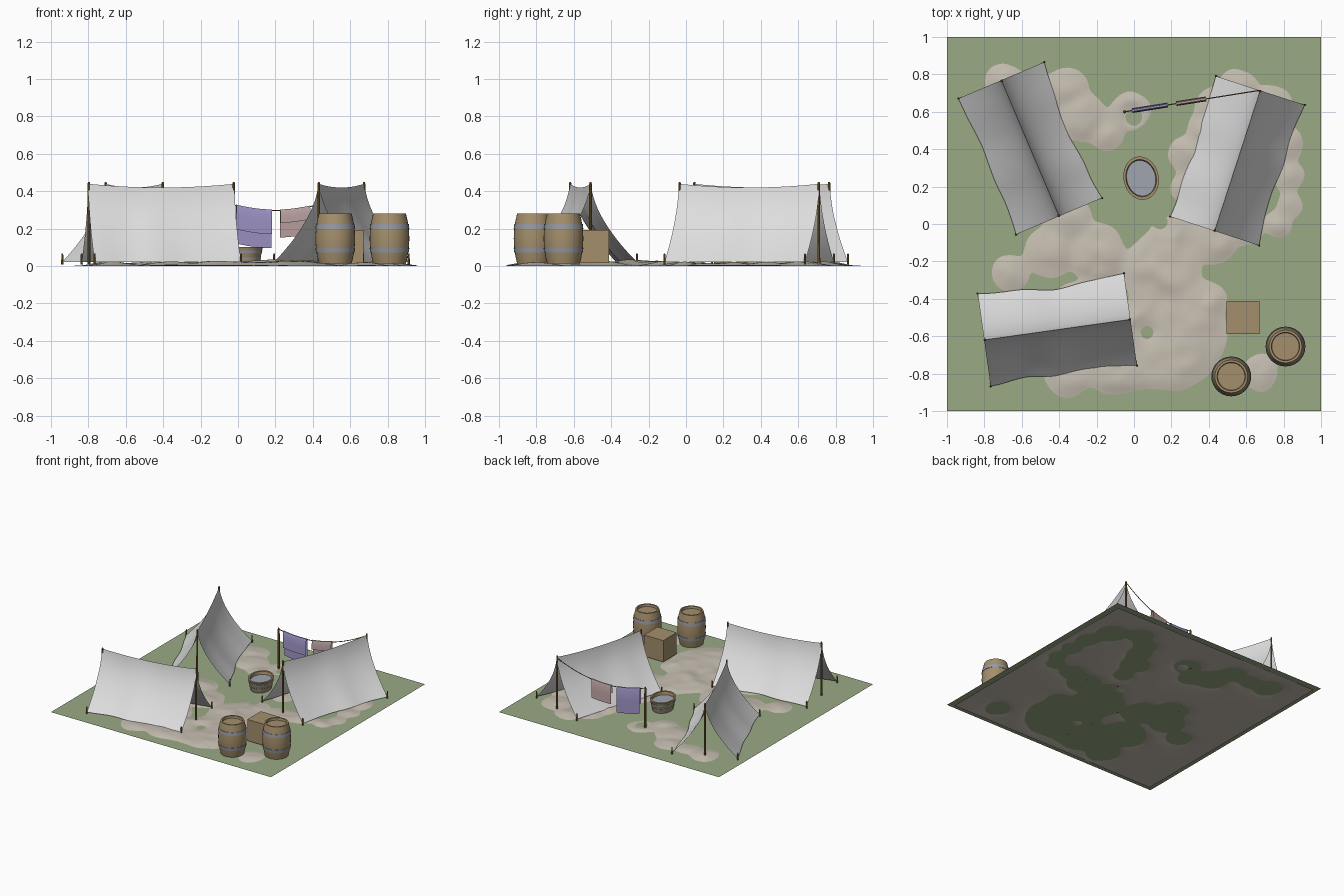
import bpy, bmesh, math
from mathutils import Vector, Matrix, noise

if "Cube" in bpy.data.objects:
    bpy.data.objects.remove(bpy.data.objects["Cube"])


def mat(name, r, g, b):
    m = bpy.data.materials.new(name)
    lin = [((c / 255 + 0.055) / 1.055) ** 2.4 for c in (r, g, b)]
    m.diffuse_color = (*lin, 1)
    m.use_nodes = True
    m.node_tree.nodes["Principled BSDF"].inputs["Base Color"].default_value = m.diffuse_color
    return m


GRASS = mat("grass_green", 154, 170, 132)
DIRT = mat("pale_dirt", 199, 191, 178)
CANVAS = mat("canvas_white", 222, 222, 222)
POLE = mat("pole_brown", 128, 100, 52)
WOOD = mat("barrel_wood", 164, 143, 108)
METAL = mat("band_metal", 150, 153, 160)
WATER = mat("water_blue", 160, 166, 176)
PURPLE = mat("purple_cloth", 158, 148, 198)
ROSE = mat("rose_cloth", 188, 164, 162)


def finish(name, bm, mats, angle=40):
    me = bpy.data.meshes.new(name)
    bm.to_mesh(me)
    bm.free()
    ob = bpy.data.objects.new(name, me)
    bpy.context.collection.objects.link(ob)
    for m in mats:
        me.materials.append(m)
    bpy.ops.object.select_all(action='DESELECT')
    ob.select_set(True)
    bpy.context.view_layer.objects.active = ob
    if angle:
        bpy.ops.object.shade_smooth_by_angle(angle=math.radians(angle))
    return ob


def sheet(name, nu, nv, f, m, angle=60):
    """Grid surface from a function f(u, v) -> point."""
    bm = bmesh.new()
    g = [[bm.verts.new(f(i / nu, j / nv)) for j in range(nv + 1)] for i in range(nu + 1)]
    for i in range(nu):
        for j in range(nv):
            bm.faces.new((g[i][j], g[i + 1][j], g[i + 1][j + 1], g[i][j + 1]))
    return finish(name, bm, [m], angle)


def lathe(name, prof, mats, loc, sx=1, sy=1, rot=0, n=32):
    """Turned solid; each profile point is (radius, z, material of next segment)."""
    bm = bmesh.new()
    rings = []
    for r, z, _ in prof:
        if r == 0:
            rings.append([bm.verts.new((0, 0, z))] * n)
        else:
            rings.append([bm.verts.new((r * math.cos(a), r * math.sin(a), z))
                          for a in (2 * math.pi * k / n for k in range(n))])
    for i in range(len(prof) - 1):
        a, b = rings[i], rings[i + 1]
        for k in range(n):
            q = [a[k], a[(k + 1) % n], b[(k + 1) % n], b[k]]
            bm.faces.new(list(dict.fromkeys(q))).material_index = prof[i][2]
    bmesh.ops.recalc_face_normals(bm, faces=bm.faces)
    bm.transform(Matrix.Translation(loc) @ Matrix.Rotation(rot, 4, 'Z') @ Matrix.Diagonal((sx, sy, 1, 1)))
    return finish(name, bm, mats, 35)


def pole(name, x, y, z0, z1, r):
    return lathe(name, [(0, z0, 0), (r, z0, 0), (r * 0.85, z1 - r, 0), (r * 0.5, z1, 0), (0, z1, 0)],
                 [POLE], (x, y, 0), n=8)


# grass sheet
sheet("grass", 1, 1, lambda u, v: (2 * u - 1, 2 * v - 1, 0.01), GRASS, 0)

# trodden dirt: blobs (x, y, radius) rising through the grass sheet
BLOBS = [(.15, -.25, .22), (.2, -.6, .3), (-.1, -.7, .23), (-.35, -.78, .15), (.38, -.42, .13),
         (-.2, -.15, .17), (-.45, -.15, .15), (-.66, -.26, .11), (-.35, .02, .14), (-.3, -.5, .2),
         (-.36, .73, .12), (-.28, .57, .14), (-.14, .48, .1), (-.02, .6, .12), (-.69, .75, .12),
         (-.52, .72, .1), (.2, -.05, .11), (.27, .2, .09), (.3, .36, .12), (.38, .5, .11),
         (.42, .64, .1), (.55, .73, .11), (.74, .62, .13), (.82, .43, .1), (.83, .25, .09),
         (.84, .1, .08), (.77, 0, .08), (.6, -.02, .11), (.42, -.08, .14), (.68, -.79, .11)]
HOLES = [(.14, .01, .04), (.07, -.58, .035), (0, .57, .045)]


def dirt(u, v):
    x, y = 1.92 * u - 0.96, 1.92 * v - 0.96
    wob = noise.noise((x * 7, y * 7, 3)) * 0.02
    d = math.log(sum(math.exp(45 * (r - math.hypot(x - a, y - b))) for a, b, r in BLOBS)) / 45 + wob - 0.012
    d = min(d, *(math.hypot(x - a, y - b) - r for a, b, r in HOLES))
    lump = noise.noise((x * 5, y * 5, 0)) + 0.5 * noise.noise((x * 11, y * 11, 5))
    if d < 0:
        z = 0.01 + 0.009 * math.tanh(d * 20)
    else:
        z = 0.01 + math.tanh(d * 12) * (0.017 + 0.014 * max(lump, -0.8))
    return (x, y, z)


sheet("dirt_patch", 120, 120, dirt, DIRT, 80)


# tents: draped canvas, two ridge poles and four pegs each
def tent(i, cx, cy, deg):
    L, W, H = 0.395, 0.25, 0.44
    M = Matrix.Translation((cx, cy, 0)) @ Matrix.Rotation(math.radians(deg), 4, 'Z')

    def cloth(u, v):
        t = 2 * u - 1
        side = 1 if v > 0.5 else -1
        s = abs(2 * v - 1)
        mid = 1 - t * t
        fold = noise.noise((u * 4 + i * 7, side * 3, 0.5)) * 0.025 * s * mid
        w = (W - 0.02 * mid) * (0.012 * min(1, s * 8) + 0.988 * s ** 1.7) + fold
        top = H - 0.02 * mid
        return M @ Vector((t * L, side * w, top + (0.022 - top) * s))

    sheet(f"tent_{i}_canvas", 24, 32, cloth, CANVAS, 80)
    for a in (-1, 1):
        p = M @ Vector((a * (L - 0.004), 0, 0))
        pole(f"tent_{i}_pole_{a}", p.x, p.y, 0.01, 0.45, 0.008)
        for b in (-1, 1):
            q = M @ Vector((a * L, b * W, 0))
            pole(f"tent_{i}_peg_{a}_{b}", q.x, q.y, 0.008, 0.068, 0.006)


tent(1, -0.41, -0.565, 8)
tent(2, -0.555, 0.405, -67)
tent(3, 0.553, 0.338, 72)

# washing line from a short pole to the back tent
pole("line_pole", -0.05, 0.60, 0.008, 0.345, 0.009)
P0, P1 = Vector((-0.05, 0.60, 0.335)), Vector((0.675, 0.715, 0.435))
ACROSS = Vector((P1.y - P0.y, P0.x - P1.x, 0)).normalized()   # towards the front


def line(t):
    return P0.lerp(P1, t) - Vector((0, 0, 0.08 * 4 * t * (1 - t)))


def rope(u, v):
    a = 2 * math.pi * v
    return line(u) + ACROSS * 0.003 * math.cos(a) + Vector((0, 0, 0.003 * math.sin(a)))


sheet("washing_line", 24, 6, rope, POLE)


def drape(name, t0, t1, front, back, m):
    prof = [(0.013, -front), (0.012, -front / 2), (0.010, -0.012), (0.005, 0.002),
            (-0.005, 0.002), (-0.010, -0.012), (-0.012, -back / 2), (-0.013, -back)]

    def f(u, v):
        off, dz = prof[round(v * 7)]
        return line(t0 + (t1 - t0) * u) + ACROSS * off + Vector((0, 0, dz + 0.003))
    sheet(name, 8, 7, f, m, 50)


drape("purple_blanket", 0.055, 0.317, 0.13, 0.205, PURPLE)
drape("rose_blanket", 0.38, 0.60, 0.07, 0.148, ROSE)


# barrels with raised metal bands and sunken lids
def bulge(z):
    return 0.088 + 0.018 * (1 - ((z - 0.1475) / 0.1325) ** 2)


prof = [(0, 0.015, 0)]
for z in (0.015, 0.045):
    prof.append((bulge(z), z, 0))
for z0, z1, nxt in ((0.073, 0.098, (0.12, 0.148, 0.175)), (0.198, 0.224, (0.25, 0.28))):
    prof += [(bulge(z0), z0, 1), (bulge(z0) + 0.003, z0, 1), (bulge(z1) + 0.003, z1, 1), (bulge(z1), z1, 0)]
    prof += [(bulge(z), z, 0) for z in nxt]
prof += [(0.076, 0.28, 0), (0.073, 0.262, 0), (0, 0.262, 0)]
for k, (x, y) in enumerate([(0.52, -0.815), (0.81, -0.655)]):
    lathe(f"barrel_{k + 1}", prof, [WOOD, METAL], (x, y, 0))

# oval wash tub with water
tub = [(0, 0.008, 0), (0.8, 0.008, 0), (0.85, 0.032, 1), (0.87, 0.032, 1), (0.89, 0.045, 1), (0.87, 0.045, 0),
       (0.93, 0.07, 1), (0.95, 0.07, 1), (0.97, 0.083, 1), (0.95, 0.083, 0), (1, 0.102, 0),
       (0.86, 0.102, 0), (0.82, 0.078, 2), (0, 0.078, 2)]
lathe("wash_tub", tub, [WOOD, METAL, WATER], (0.038, 0.245, 0), 0.094, 0.117, math.radians(12))

# crate with framed panels
bm = bmesh.new()
bmesh.ops.create_cube(bm, size=0.175)
bm.transform(Matrix.Translation((0.583, -0.50, 0.105)))
bmesh.ops.inset_individual(bm, faces=[f for f in bm.faces if f.normal.z > -0.5], thickness=0.024)
panels = [f for f in bm.faces if f.calc_area() < 0.0175 and len({round(e.calc_length(), 3) for e in f.edges}) == 1]
bmesh.ops.inset_individual(bm, faces=panels, thickness=0.001, depth=-0.009)
finish("crate", bm, [WOOD], 0)
